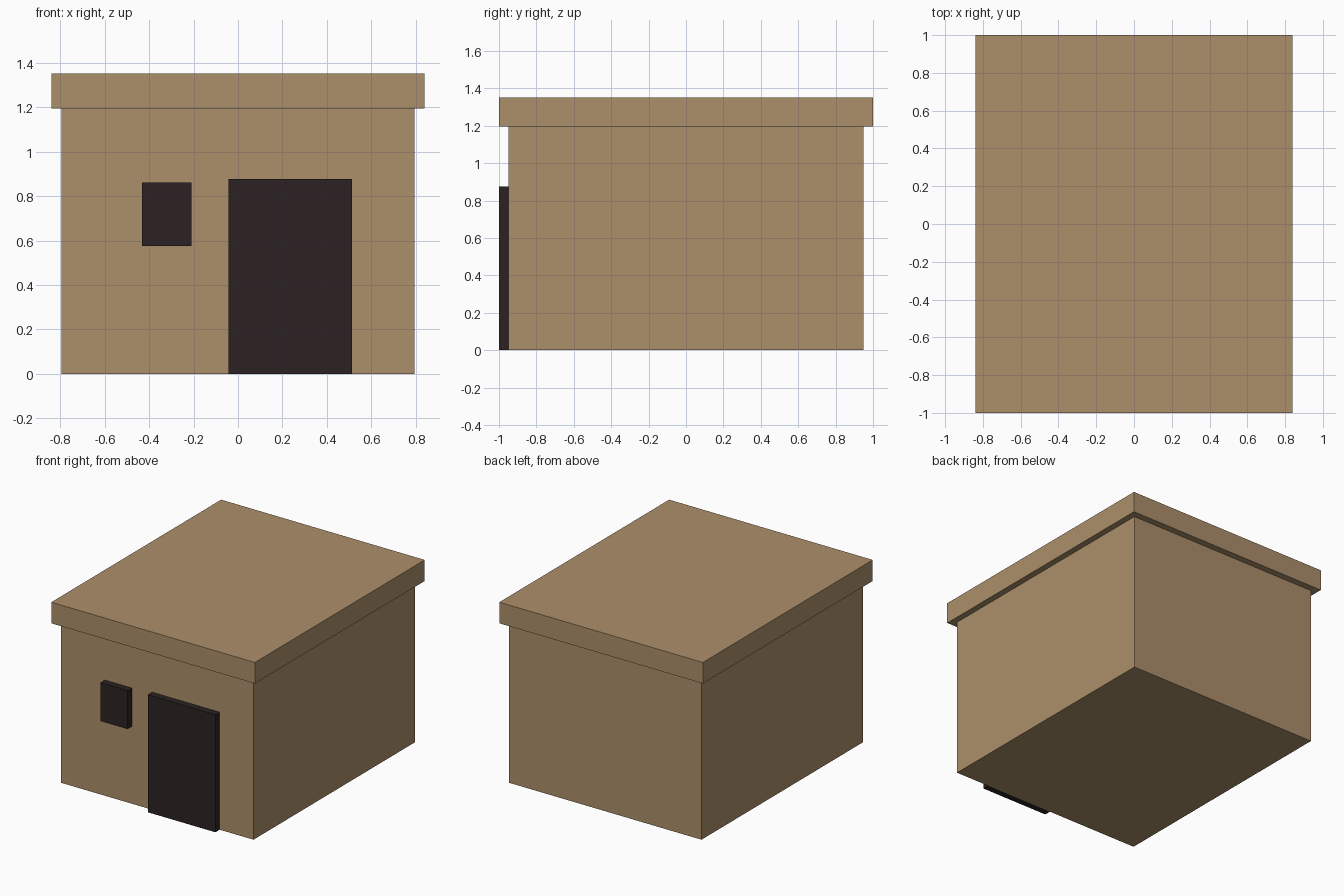
import bpy

if "Cube" in bpy.data.objects:
    bpy.data.objects.remove(bpy.data.objects["Cube"])


def material(name, rgb):
    m = bpy.data.materials.new(name)
    m.diffuse_color = (*rgb, 1.0)
    m.use_nodes = True
    m.node_tree.nodes["Principled BSDF"].inputs["Base Color"].default_value = m.diffuse_color
    return m


def box(name, lo, hi, mat):
    """Axis-aligned box between two corners."""
    centre = [(a + b) / 2 for a, b in zip(lo, hi)]
    bpy.ops.mesh.primitive_cube_add(size=1, location=centre)
    ob = bpy.context.object
    ob.name = name
    ob.scale = [b - a for a, b in zip(lo, hi)]
    bpy.ops.object.transform_apply(location=False, rotation=False, scale=True)
    ob.data.materials.append(mat)
    return ob


clay = material("tan clay", (0.413, 0.275, 0.147))
dark = material("dark brown", (0.025, 0.016, 0.016))

# Main walls and overhanging flat roof slab
box("walls", (-0.793, -0.95, 0), (0.793, 0.95, 1.195), clay)
box("roof", (-0.839, -1, 1.195), (0.839, 1, 1.352), clay)

# Door and window blocks projecting from the front wall
box("door", (-0.042, -1, 0), (0.514, -0.95, 0.876), dark)
box("window", (-0.432, -1, 0.575), (-0.21, -0.95, 0.862), dark)
